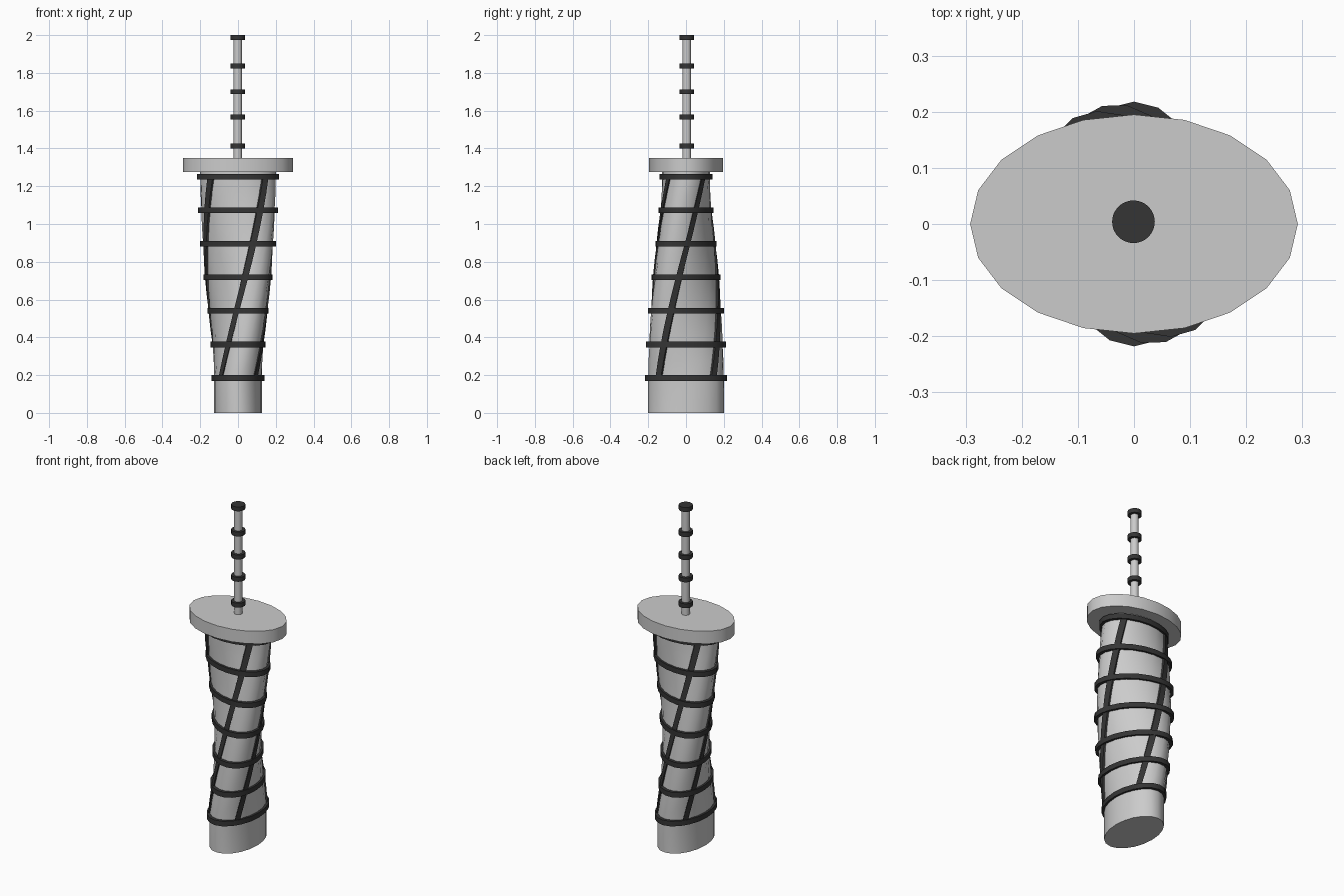
import bpy, bmesh, math

if "Cube" in bpy.data.objects:
    bpy.data.objects.remove(bpy.data.objects["Cube"])

SIDES = 20
RX, RY = 0.128, 0.20        # ellipse radii at the foot
Z0, Z1 = 0.185, 1.25        # height range of the quarter twist

dark = bpy.data.materials.new("dark_metal")
dark.diffuse_color = (0.035, 0.035, 0.035, 1)
dark.use_nodes = True
dark.node_tree.nodes["Principled BSDF"].inputs["Base Color"].default_value = dark.diffuse_color


def twist(z):
    t = min(max((z - Z0) / (Z1 - Z0), 0), 1)
    return t * math.pi / 2


def rotated(x, y, z, angle):
    c, s = math.cos(angle), math.sin(angle)
    return (x * c - y * s, x * s + y * c, z)


def ellipse(rx, ry, z, angle=0, sides=SIDES):
    return [rotated(rx * math.cos(2 * math.pi * i / sides),
                    ry * math.sin(2 * math.pi * i / sides), z, angle)
            for i in range(sides)]


def loft(name, sections, mat=None):
    """Skin a stack of closed sections and cap both ends."""
    bm = bmesh.new()
    loops = [[bm.verts.new(p) for p in s] for s in sections]
    n = len(loops[0])
    for a, b in zip(loops, loops[1:]):
        for i in range(n):
            j = (i + 1) % n
            bm.faces.new((a[i], a[j], b[j], b[i]))
    bm.faces.new(loops[0][::-1])
    bm.faces.new(loops[-1])
    bmesh.ops.recalc_face_normals(bm, faces=bm.faces[:])
    me = bpy.data.meshes.new(name)
    bm.to_mesh(me)
    bm.free()
    ob = bpy.data.objects.new(name, me)
    bpy.context.collection.objects.link(ob)
    if mat:
        me.materials.append(mat)
    bpy.ops.object.select_all(action='DESELECT')
    ob.select_set(True)
    bpy.context.view_layer.objects.active = ob
    bpy.ops.object.shade_smooth_by_angle(angle=math.radians(30))
    return ob


heights = [Z0 + (Z1 - Z0) * i / 12 for i in range(13)]

# Twisted elliptical shaft
loft("tower_shaft", [ellipse(RX, RY, z, twist(z)) for z in [0] + heights + [1.28]])

# Horizontal bands following the twist
for i in range(7):
    z = Z0 + (Z1 - Z0) * i / 6
    loft("band_%d" % (i + 1),
         [ellipse(RX * 1.09, RY * 1.09, z + dz, twist(z)) for dz in (-0.015, 0.015)], dark)

# Four diagonal ribs running up the shaft
for k in range(4):
    a = math.pi / 4 + k * math.pi / 2
    half = 0.095
    corners = [(a - half, 0.95), (a - half, 1.05), (a + half, 1.05), (a + half, 0.95)]
    loft("rib_%d" % (k + 1),
         [[rotated(RX * s * math.cos(p), RY * s * math.sin(p), z, twist(z))
           for p, s in corners] for z in heights], dark)

# Oval platform
loft("platform", [ellipse(0.292, 0.195, z) for z in (1.275, 1.35)])


def disc(name, r, za, zb, mat=None):
    ob = loft(name, [ellipse(r, r, z, 0, 32) for z in (za, zb)], mat)
    ob.location = (-0.001, 0.004, 0)


# Mast with collars
disc("mast", 0.022, 1.34, 1.98)
for i, z in enumerate((1.413, 1.567, 1.70, 1.837, 1.987)):
    disc("mast_collar_%d" % (i + 1), 0.038, z - 0.013, z + 0.013, dark)
